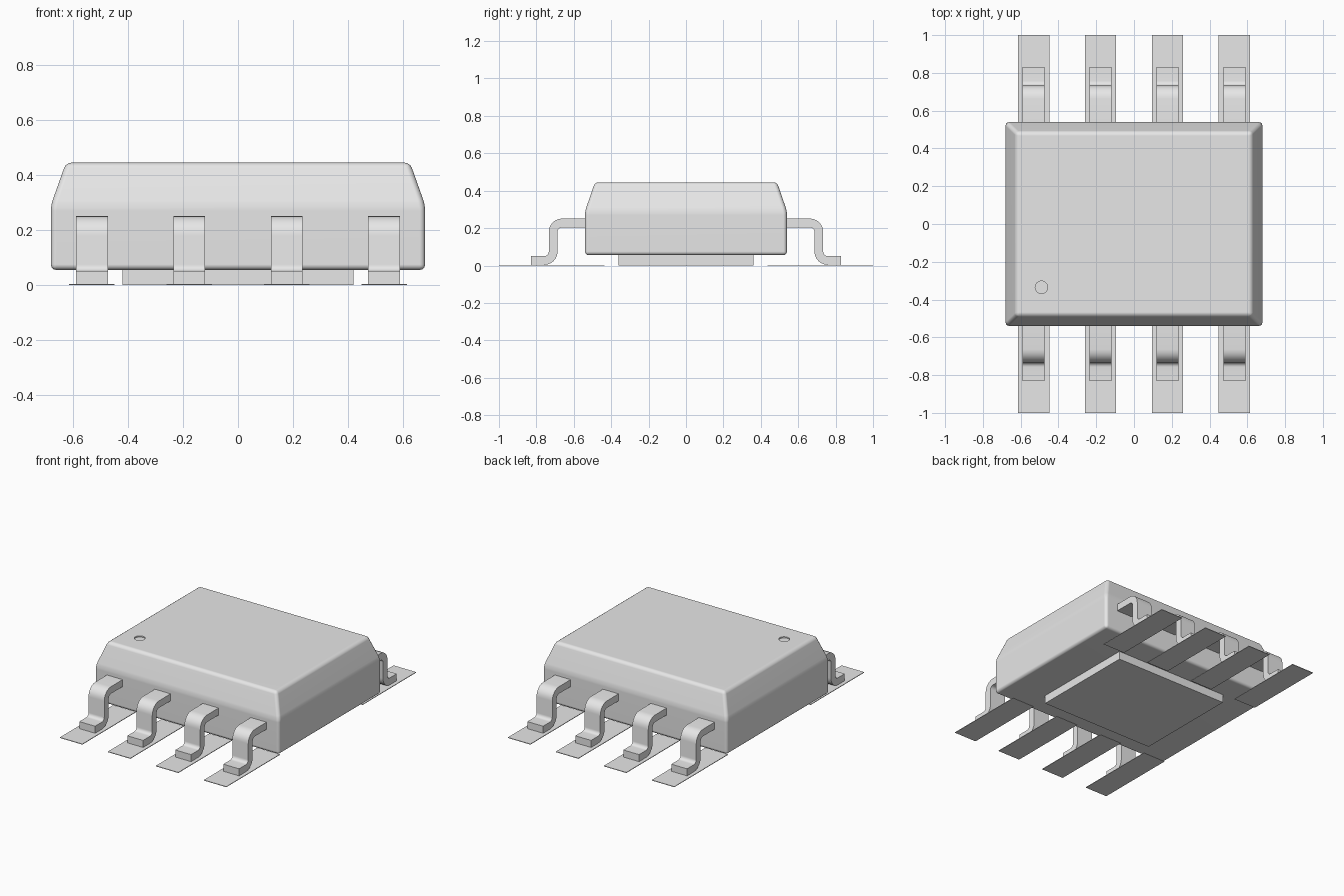
import bpy, bmesh, math
from math import pi, cos, sin

cube = bpy.data.objects.get("Cube")
if cube:
    bpy.data.objects.remove(cube, do_unlink=True)

grey = bpy.data.materials.new("light grey")
grey.use_nodes = True
grey.diffuse_color = (0.8, 0.8, 0.8, 1)
grey.node_tree.nodes["Principled BSDF"].inputs["Base Color"].default_value = (0.8, 0.8, 0.8, 1)


def add_object(name, bm):
    bmesh.ops.recalc_face_normals(bm, faces=bm.faces)
    mesh = bpy.data.meshes.new(name)
    bm.to_mesh(mesh)
    bm.free()
    mesh.materials.append(grey)
    obj = bpy.data.objects.new(name, mesh)
    bpy.context.collection.objects.link(obj)
    return obj


def select(obj):
    bpy.ops.object.select_all(action='DESELECT')
    obj.select_set(True)
    bpy.context.view_layer.objects.active = obj


def box(name, x0, x1, y0, y1, z0, z1):
    bm = bmesh.new()
    bmesh.ops.create_cube(bm, size=1)
    for v in bm.verts:
        v.co = ((x0 + x1) / 2 + v.co.x * (x1 - x0),
                (y0 + y1) / 2 + v.co.y * (y1 - y0),
                (z0 + z1) / 2 + v.co.z * (z1 - z0))
    return add_object(name, bm)


# Package body: stacked rectangles, straight below and tapered above
bm = bmesh.new()
rings = []
for hx, hy, z in ((0.68, 0.54, 0.055), (0.68, 0.54, 0.29), (0.625, 0.487, 0.445)):
    rings.append([bm.verts.new((sx * hx, sy * hy, z))
                  for sx, sy in ((-1, -1), (1, -1), (1, 1), (-1, 1))])
bm.faces.new(rings[0])
bm.faces.new(rings[-1])
for low, high in zip(rings, rings[1:]):
    for i in range(4):
        j = (i + 1) % 4
        bm.faces.new((low[i], low[j], high[j], high[i]))
body = add_object("package_body", bm)
bevel = body.modifiers.new("rounded edges", 'BEVEL')
bevel.width = 0.02
bevel.segments = 3
bevel.limit_method = 'ANGLE'
bevel.angle_limit = math.radians(15)

# Shallow round index mark in the top
bm = bmesh.new()
bmesh.ops.create_cone(bm, cap_ends=True, segments=24, radius1=0.033, radius2=0.033, depth=0.04)
cutter = add_object("index_mark_cutter", bm)
cutter.location = (-0.49, -0.335, 0.457)
cutter.hide_render = True
cut = body.modifiers.new("index mark", 'BOOLEAN')
cut.object = cutter
cut.operation = 'DIFFERENCE'
bpy.context.view_layer.update()
select(body)
for name in [m.name for m in body.modifiers]:
    bpy.ops.object.modifier_apply(modifier=name)
bpy.data.objects.remove(cutter, do_unlink=True)
bpy.ops.object.shade_smooth_by_angle(angle=math.radians(30))
weighted = body.modifiers.new("flat faces", 'WEIGHTED_NORMAL')
weighted.keep_sharp = True

# Raised pad under the body
box("thermal_pad", -0.42, 0.42, -0.36, 0.36, 0, 0.06)


def leg_side(offset):
    """One side of the bent strip, offset from its centre line."""
    r = 0.047
    points = [(0.5, 0.2275 + offset)]
    for k in range(7):
        a = pi / 2 * (1 - k / 6)
        points.append((0.663 + (r + offset) * cos(a), 0.1805 + (r + offset) * sin(a)))
    for k in range(7):
        a = pi + pi / 2 * k / 6
        points.append((0.757 + (r - offset) * cos(a), 0.0745 + (r - offset) * sin(a)))
    points.append((0.83, 0.0275 + offset))
    return points


def gull_wing_leg(name, x, side):
    half_width = 0.058
    bm = bmesh.new()
    rows = []
    for outer, inner in zip(leg_side(0.0235), leg_side(-0.0235)):
        rows.append([bm.verts.new((x + s * half_width, side * y, z))
                     for s, (y, z) in ((-1, outer), (1, outer), (1, inner), (-1, inner))])
    for a, b in zip(rows, rows[1:]):
        for i in range(4):
            j = (i + 1) % 4
            bm.faces.new((a[i], a[j], b[j], b[i]))
    bm.faces.new(rows[0])
    bm.faces.new(rows[-1])
    leg = add_object(name, bm)
    select(leg)
    bpy.ops.object.shade_smooth_by_angle(angle=math.radians(30))


# Four legs and flat solder lands on the front and back
for side, label in ((-1, "front"), (1, "back")):
    for i in range(4):
        x = (i - 1.5) * 0.354
        gull_wing_leg(f"{label}_leg_{i + 1}", x, side)
        y0, y1 = sorted((side * 0.437, side * 1.0))
        box(f"{label}_solder_land_{i + 1}", x - 0.083, x + 0.083, y0, y1, 0, 0.004)
